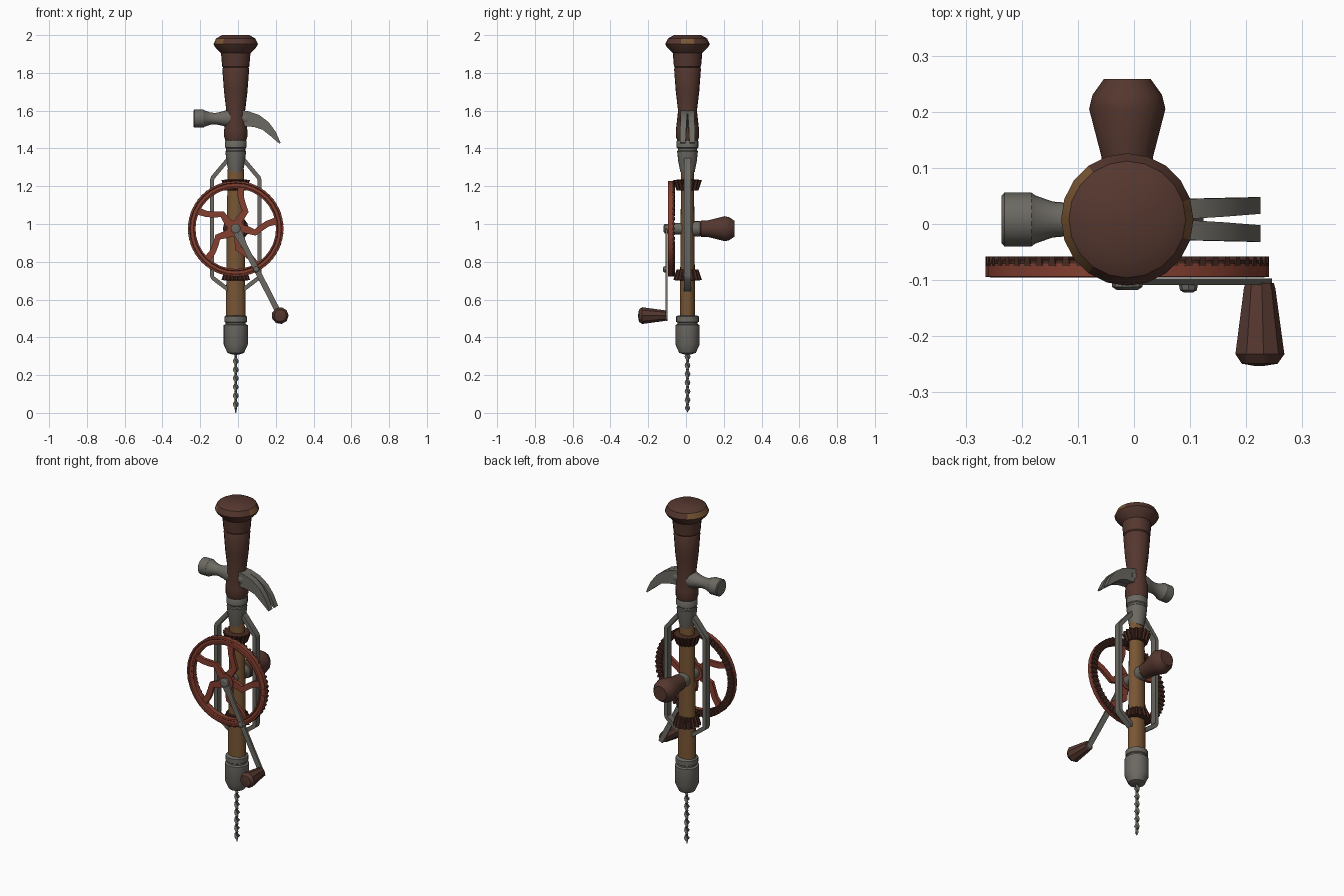
import bpy, bmesh, math
from mathutils import Vector

if "Cube" in bpy.data.objects:
    bpy.data.objects.remove(bpy.data.objects["Cube"], do_unlink=True)

CX, CY, WHEEL_Z = -0.012, 0.008, 0.975


def material(name, rgb):
    m = bpy.data.materials.new(name)
    m.use_nodes = True
    m.diffuse_color = (*rgb, 1)
    m.node_tree.nodes["Principled BSDF"].inputs["Base Color"].default_value = (*rgb, 1)
    return m


DARK_WOOD = material("dark wood", (0.090, 0.038, 0.028))
STEEL = material("grey steel", (0.150, 0.141, 0.122))
OCHRE_WOOD = material("ochre wood", (0.190, 0.092, 0.034))
RED = material("red paint", (0.235, 0.050, 0.030))
GEAR = material("dark rusty gear", (0.066, 0.024, 0.016))


def finish(name, bm, mat, smooth=True):
    bmesh.ops.recalc_face_normals(bm, faces=bm.faces)
    mesh = bpy.data.meshes.new(name)
    bm.to_mesh(mesh)
    bm.free()
    ob = bpy.data.objects.new(name, mesh)
    bpy.context.collection.objects.link(ob)
    mesh.materials.append(mat)
    if smooth:
        bpy.ops.object.select_all(action='DESELECT')
        ob.select_set(True)
        bpy.context.view_layer.objects.active = ob
        bpy.ops.object.shade_smooth_by_angle(angle=math.radians(35))
    return ob


def skin(bm, rings, closed=False):
    """Join equal rings of points with quads, then cap the ends or close the loop."""
    loops = [[bm.verts.new(p) for p in ring] for ring in rings]
    n = len(loops[0])
    pairs = list(zip(loops, loops[1:]))
    if closed:
        pairs.append((loops[-1], loops[0]))
    for a, b in pairs:
        for i in range(n):
            j = (i + 1) % n
            bm.faces.new((a[i], a[j], b[j], b[i]))
    if not closed:
        bm.faces.new(loops[0])
        bm.faces.new(loops[-1])


def lathe(name, profile, mat, axis="Z", at=(CX, CY, 0), segs=20, closed=False,
          squash=1, tooth=0, smooth=True):
    """Turn (radius, height) pairs about an axis; tooth pulls in alternate points."""
    rings = []
    for r, h in profile:
        ring = []
        for i in range(segs):
            t = math.tau * i / segs
            k = r - tooth * (i // 2 % 2)
            u, v = k * math.cos(t), k * math.sin(t) * squash
            p = {"Z": (u, v, h), "Y": (u, h, v), "X": (h, u, v)}[axis]
            ring.append(Vector(p) + Vector(at))
        rings.append(ring)
    bm = bmesh.new()
    skin(bm, rings, closed)
    return finish(name, bm, mat, smooth)


def ribbon(name, pts, mat):
    """Flat bar through (x, z, half width, y from, y to) stations."""
    rings = []
    for i, (x, z, w, y0, y1) in enumerate(pts):
        a, b = pts[max(i - 1, 0)], pts[min(i + 1, len(pts) - 1)]
        d = Vector((b[0] - a[0], b[1] - a[1])).normalized()
        nx, nz = -d.y * w, d.x * w
        rings.append([(x + nx, y0, z + nz), (x + nx, y1, z + nz),
                      (x - nx, y1, z - nz), (x - nx, y0, z - nz)])
    bm = bmesh.new()
    skin(bm, rings)
    return finish(name, bm, mat)


def wear(ob, rule):
    """Show worn ochre wood on the faces picked by the rule."""
    ob.data.materials.append(OCHRE_WOOD)
    for f in ob.data.polygons:
        if rule(f.center, f.normal):
            f.material_index = 1


# Main grip: domed head, collar and waisted handle
head = lathe("grip_head", [(0.072, 2.0), (0.104, 1.982), (0.118, 1.952), (0.108, 1.935),
                           (0.078, 1.905), (0.072, 1.835), (0.066, 1.828)], DARK_WOOD)
wear(head, lambda c, n: (1.96 < c.z < 1.99 and n.x < -0.5)
     or (1.96 < c.z < 1.985 and n.x > 0.6 and abs(n.y) < 0.2)
     or (c.z < 1.835 and abs(n.z) < 0.9 and n.y < -0.3))
lathe("grip_handle", [(0.066, 1.832), (0.071, 1.82), (0.062, 1.70), (0.050, 1.60),
                      (0.061, 1.50), (0.061, 1.46), (0.052, 1.435)], DARK_WOOD)

# Steel neck, wooden shaft and chuck
lathe("neck_socket", [(0.05, 1.45), (0.057, 1.44), (0.057, 1.405), (0.051, 1.40),
                      (0.051, 1.39), (0.055, 1.385), (0.049, 1.33), (0.038, 1.275)], STEEL)
lathe("shaft", [(0.043, 1.29), (0.047, 1.0), (0.052, 0.50)], OCHRE_WOOD, squash=0.78)
lathe("chuck", [(0.052, 0.515), (0.060, 0.51), (0.060, 0.482), (0.053, 0.478), (0.053, 0.47),
                (0.064, 0.465), (0.064, 0.362), (0.044, 0.318), (0.02, 0.31)], STEEL)

# Twisted drill bit
steps, bit = 48, []
for i in range(steps + 1):
    t = i / steps
    turn, taper = t * math.tau * 3.5, min(1, (1 - t) * 12 + 0.08)
    bit.append([(CX + r * taper * math.cos(turn + k * math.pi / 2),
                 CY + r * taper * math.sin(turn + k * math.pi / 2), 0.32 * (1 - t))
                for k, r in enumerate((0.015, 0.007) * 2)])
bm = bmesh.new()
skin(bm, bit)
finish("drill_bit", bm, STEEL)

# Bevel gears on the shaft, wide ends facing away from the axle
for name, s in (("upper", 1), ("lower", -1)):
    z = WHEEL_Z - 0.007
    lathe(name + "_bevel_gear", [(0.058, z + s * 0.21), (0.076, z + s * 0.265),
                                 (0.05, z + s * 0.267)], GEAR, segs=64, tooth=0.009, smooth=False)

# Side frame bars
for name, s in (("left", 1), ("right", -1)):
    ribbon(name + "_frame_bar", [(CX + s * x, z, 0.011, CY - 0.018, CY + 0.018) for x, z in
                                 ((0.03, 1.355), (0.122, 1.245), (0.125, 1.235), (0.125, 0.725),
                                  (0.122, 0.715), (0.03, 0.645))], STEEL)

# Drive wheel: grooved rim, tooth ring, spokes and hub
hub = (CX, 0, WHEEL_Z)
lathe("wheel_rim", [(0.253, -0.07), (0.253, -0.094), (0.244, -0.095), (0.240, -0.090),
                    (0.225, -0.090), (0.221, -0.095), (0.213, -0.094), (0.213, -0.07)],
      RED, "Y", hub, segs=32, closed=True)
lathe("wheel_tooth_bed", [(0.251, -0.064), (0.251, -0.071), (0.214, -0.071), (0.214, -0.064)],
      GEAR, "Y", hub, segs=32, closed=True)
bm = bmesh.new()
for i in range(56):
    a = math.tau * i / 56
    d, t = Vector((math.cos(a), 0, math.sin(a))), Vector((-math.sin(a), 0, math.cos(a)))
    rings = [[Vector(hub) + d * r + t * (w * q) + Vector((0, y, 0))
              for r, q in ((0.216, -1), (0.253, -1), (0.253, 1), (0.216, 1))]
             for y, w in ((-0.075, 0.008), (-0.058, 0.005))]
    skin(bm, rings)
finish("wheel_teeth", bm, GEAR, smooth=False)
for i in range(5):
    pts = []
    for r, off, w in ((0.02, -5, 0.022), (0.06, -16, 0.02), (0.105, -22, 0.017),
                      (0.135, -9, 0.016), (0.17, -2, 0.016), (0.22, 0, 0.019)):
        a = math.radians(83 + 72 * i + off)
        pts.append((CX + r * math.cos(a), WHEEL_Z + r * math.sin(a), w, -0.091, -0.072))
    ribbon("wheel_spoke_%d" % (i + 1), pts, RED)
lathe("wheel_hub", [(0.046, -0.096), (0.046, -0.066)], RED, "Y", hub)
lathe("axle", [(0.024, -0.1), (0.030, -0.06), (0.030, 0.03), (0.040, 0.035), (0.040, 0.075)],
      STEEL, "Y", hub, segs=16)

# Side knob at the back
lathe("side_knob", [(0.036, 0.07), (0.044, 0.08), (0.046, 0.12), (0.068, 0.205),
                    (0.062, 0.23), (0.042, 0.258)], DARK_WOOD, "Y", hub, segs=14)

# Crank arm, its bolts and handle
end = (0.223, 0.515)
ribbon("crank_arm", [(CX + (end[0] - CX) * t, WHEEL_Z + (end[1] - WHEEL_Z) * t, w, -0.109, -0.097)
                     for t, w in ((-0.03, 0.02), (0.06, 0.023), (0.2, 0.015),
                                  (0.95, 0.015), (1.05, 0.013))], STEEL)
lathe("hub_bolt", [(0.027, -0.100), (0.027, -0.112), (0.018, -0.118)], STEEL, "Y", hub, segs=10)
lathe("arm_bolt", [(0.017, -0.108), (0.015, -0.118), (0.008, -0.122)], STEEL, "Y",
      (0.097, 0, 0.76), segs=8)
lathe("crank_handle", [(0.026, -0.105), (0.029, -0.115), (0.045, -0.232), (0.033, -0.249),
                       (0.008, -0.253)], DARK_WOOD, "Y", (end[0], 0, end[1]), segs=9)

# Hammer face and neck
lathe("hammer_face", [(0.042, -0.236), (0.048, -0.231), (0.048, -0.183), (0.043, -0.176),
                      (0.032, -0.145), (0.030, -0.12), (0.037, -0.085), (0.048, -0.05),
                      (0.040, 0.05)], STEEL, "X", (0, CY, 1.558))

# Split claw
claw = ((0.0, 1.56, 0.045, 0.036, 0), (0.05, 1.557, 0.040, 0.036, 0),
        (0.10, 1.545, 0.034, 0.037, 0.002), (0.145, 1.520, 0.026, 0.038, 0.005),
        (0.185, 1.478, 0.018, 0.039, 0.008), (0.222, 1.428, 0.004, 0.040, 0.010))
for name, s in (("back", 1), ("front", -1)):
    ribbon(name + "_claw_prong", [(x, z, w, CY + s * i, CY + s * o)
                                  for x, z, w, o, i in claw], STEEL)
